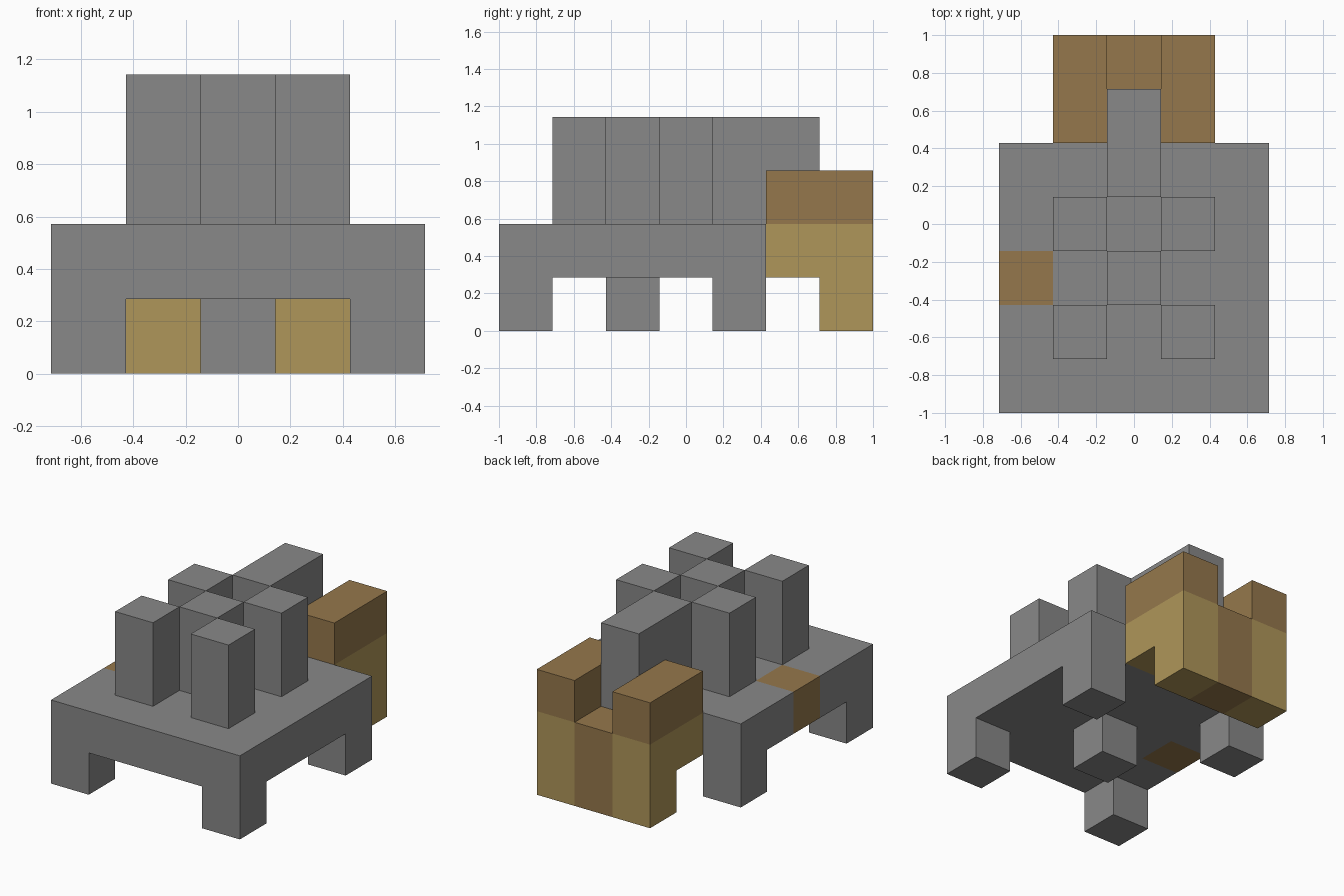
import bpy
import bmesh
from mathutils import Vector

cube = bpy.data.objects.get("Cube")
if cube:
    bpy.data.objects.remove(cube, do_unlink=True)

U = 2 / 7                          # edge of one block
ORIGIN = Vector((-2.5, -3.5, 0))   # grid corner, in blocks


def material(name, rgb):
    mat = bpy.data.materials.new(name)
    mat.use_nodes = True
    color = (*rgb, 1)
    mat.diffuse_color = color
    mat.node_tree.nodes["Principled BSDF"].inputs["Base Color"].default_value = color
    return mat


grey = material("stone grey", (0.246, 0.246, 0.246))
tan = material("tan", (0.43, 0.305, 0.1))
brown = material("brown", (0.3, 0.187, 0.072))

parts = []       # name, material, cells
filled = set()   # every occupied cell


def block(name, mat, low, high=None, skip=()):
    """Fill the grid cells from low to high, both included."""
    high = high or low
    cells = {(x, y, z)
             for x in range(low[0], high[0] + 1)
             for y in range(low[1], high[1] + 1)
             for z in range(low[2], high[2] + 1)} - set(skip)
    parts.append((name, mat, cells))
    filled.update(cells)


def build(name, mat, cells):
    """Make a mesh of the cells, leaving out faces that touch another cell."""
    bm = bmesh.new()
    for cell in sorted(cells):
        middle = Vector(cell) + Vector((0.5, 0.5, 0.5)) + ORIGIN
        for axis in range(3):
            for sign in (-1, 1):
                normal = Vector((0, 0, 0))
                normal[axis] = sign
                if tuple(int(c + n) for c, n in zip(cell, normal)) in filled:
                    continue
                a = Vector((0, 0, 0))
                a[(axis + 1) % 3] = 0.5
                b = normal.cross(a)
                center = middle + normal / 2
                corners = (center - a - b, center + a - b, center + a + b, center - a + b)
                bm.faces.new([bm.verts.new(p * U) for p in corners])
    bmesh.ops.remove_doubles(bm, verts=bm.verts, dist=0.001)
    mesh = bpy.data.meshes.new(name)
    bm.to_mesh(mesh)
    bm.free()
    mesh.materials.append(mat)
    bpy.context.collection.objects.link(bpy.data.objects.new(name, mesh))


# Platform with one brown block in its right edge
edge_cell = (0, 2, 1)
block("platform", grey, (0, 0, 1), (4, 4, 1), skip=[edge_cell])
block("edge_block", brown, edge_cell)

# Corner legs and centre leg
for side, x in (("right", 0), ("left", 4)):
    block("front_leg_" + side, grey, (x, 0, 0))
    block("back_leg_" + side, grey, (x, 4, 0))
block("centre_leg", grey, (2, 2, 0))

# Pillars on the platform
for side, x in (("right", 1), ("left", 3)):
    block("front_pillar_" + side, grey, (x, 1, 2), (x, 1, 3))
    block("back_pillar_" + side, grey, (x, 3, 2), (x, 3, 3))
block("centre_pillar", grey, (2, 2, 2), (2, 2, 3))

# Long bar reaching over the back
block("rear_bar", grey, (2, 4, 2), (2, 5, 3))

# Rear support: tan sides with brown caps, brown middle
for side, x in (("right", 1), ("left", 3)):
    block("rear_side_" + side, tan, (x, 5, 0), (x, 6, 1), skip=[(x, 5, 0)])
    block("rear_cap_" + side, brown, (x, 5, 2), (x, 6, 2))
block("rear_middle", brown, (2, 5, 0), (2, 6, 1), skip=[(2, 5, 0)])

for part in parts:
    build(*part)
